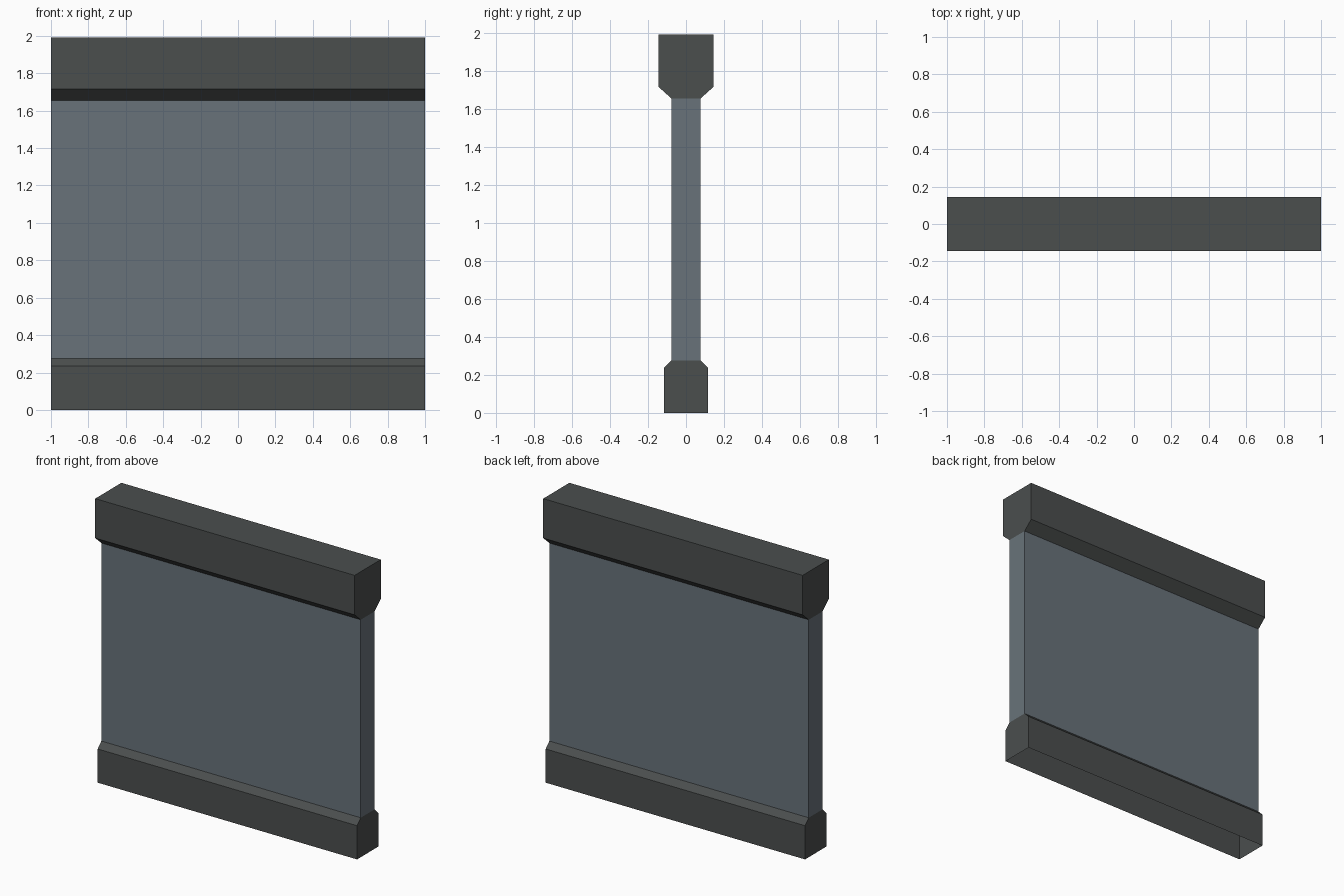
import bpy, bmesh

if "Cube" in bpy.data.objects:
    bpy.data.objects.remove(bpy.data.objects["Cube"])

def material(name, rgb):
    m = bpy.data.materials.new(name)
    m.diffuse_color = (*rgb, 1)
    m.use_nodes = True
    m.node_tree.nodes["Principled BSDF"].inputs["Base Color"].default_value = m.diffuse_color
    return m

rail = material("dark grey rail", (0.070, 0.077, 0.076))
panel = material("blue grey panel", (0.140, 0.171, 0.195))

# Half cross-section of the wall, (y, z) from the floor to the top
LOW, HIGH = 0.275, 1.655
half = [(0.117, 0), (0.117, 0.235), (0.077, LOW),
        (0.077, HIGH), (0.144, 1.715), (0.144, 1.99)]

bm = bmesh.new()
# One ring of four corners per height, skinned upwards
rings = [[bm.verts.new((x, y, z)) for x, y in ((-1, -h), (1, -h), (1, h), (-1, h))]
         for h, z in half]
for a, b in zip(rings, rings[1:]):
    for i in range(4):
        j = (i + 1) % 4
        f = bm.faces.new((a[i], a[j], b[j], b[i]))
        # panel material between the two rails
        f.material_index = int(LOW < f.calc_center_median().z < HIGH and
                               a is rings[2])
# Top cap; the underside stays open
bm.faces.new(rings[-1])
bm.normal_update()

me = bpy.data.meshes.new("wall_panel")
bm.to_mesh(me)
bm.free()
me.materials.append(rail)
me.materials.append(panel)
wall = bpy.data.objects.new("wall_panel", me)
bpy.context.collection.objects.link(wall)
